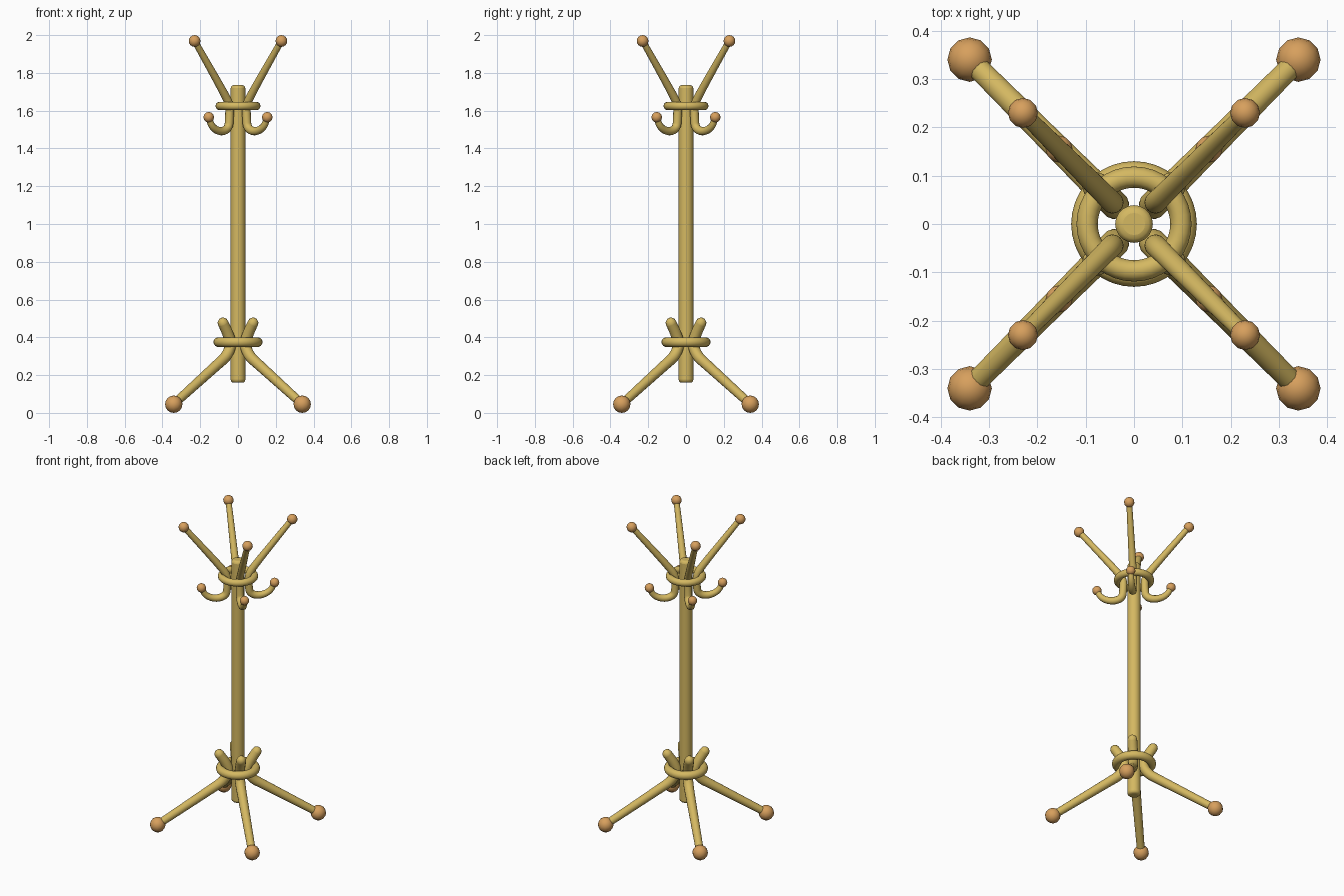
import bpy, bmesh, math
from mathutils import Vector

if "Cube" in bpy.data.objects:
    bpy.data.objects.remove(bpy.data.objects["Cube"])


def material(name, rgb):
    m = bpy.data.materials.new(name)
    m.diffuse_color = (*rgb, 1)
    m.use_nodes = True
    m.node_tree.nodes["Principled BSDF"].inputs["Base Color"].default_value = m.diffuse_color
    return m


GOLD = material("honey wood", (0.66, 0.48, 0.12))
KNOB = material("orange wood", (0.68, 0.35, 0.11))


def finish(ob, mat):
    ob.data.materials.append(mat)
    for p in ob.data.polygons:
        p.use_smooth = True
    return ob


def soften(pts, times=3):
    """Round the corners of a path of (radius from axis, z, thickness)."""
    for _ in range(times):
        out = [pts[0]]
        for a, b in zip(pts, pts[1:]):
            out += [a.lerp(b, 0.25), a.lerp(b, 0.75)]
        pts = out + [pts[-1]]
    return pts


def tube(name, path, angle, sides=14):
    """Sweep a round section along a path lying in a vertical plane."""
    pts = soften([Vector(p) for p in path])
    d = (pts[-1] - pts[-2]).xy.normalized()
    end = pts[-1].copy()
    for t in (30, 60, 85):  # domed end
        s, c = math.sin(math.radians(t)), math.cos(math.radians(t))
        pts.append(Vector((*(end.xy + d * end.z * s), end.z * c)))
    bm = bmesh.new()
    out = Vector((math.cos(angle), math.sin(angle), 0))
    side = Vector((-math.sin(angle), math.cos(angle), 0))
    up = Vector((0, 0, 1))
    rings = []
    for i, p in enumerate(pts):
        t = (pts[min(i + 1, len(pts) - 1)] - pts[max(i - 1, 0)]).xy.normalized()
        n = out * -t.y + up * t.x
        ctr = out * p.x + up * p.y
        rings.append([bm.verts.new(ctr + p.z * (n * math.cos(a) + side * math.sin(a)))
                      for a in (2 * math.pi * k / sides for k in range(sides))])
    for a, b in zip(rings, rings[1:]):
        for k in range(sides):
            j = (k + 1) % sides
            bm.faces.new((a[k], a[j], b[j], b[k]))
    bm.faces.new(rings[0])
    bm.faces.new(rings[-1])
    bmesh.ops.recalc_face_normals(bm, faces=bm.faces)
    me = bpy.data.meshes.new(name)
    bm.to_mesh(me)
    bm.free()
    ob = bpy.data.objects.new(name, me)
    bpy.context.collection.objects.link(ob)
    return finish(ob, GOLD)


def ball(name, r, z, size, angle):
    bpy.ops.mesh.primitive_uv_sphere_add(
        segments=12, ring_count=8, radius=size,
        location=(r * math.cos(angle), r * math.sin(angle), z))
    ob = bpy.context.object
    ob.name = name
    finish(ob, KNOB)


def ring(name, z, major, minor):
    bpy.ops.mesh.primitive_torus_add(major_radius=major, minor_radius=minor,
                                     major_segments=36, minor_segments=14,
                                     location=(0, 0, z))
    ob = bpy.context.object
    ob.name = name
    finish(ob, GOLD)


# Central pole with softened ends
bpy.ops.mesh.primitive_cylinder_add(vertices=20, radius=0.039, depth=1.575,
                                    location=(0, 0, 0.9475))
pole = bpy.context.object
pole.name = "pole"
bv = pole.modifiers.new("rounded ends", "BEVEL")
bv.width, bv.segments = 0.016, 3
finish(pole, GOLD)
bpy.ops.object.shade_smooth_by_angle(angle=math.radians(40))

# Hoops that hold the bent pieces
ring("upper_ring", 1.625, 0.097, 0.022)
ring("lower_ring", 0.375, 0.104, 0.026)

# Bent paths: distance from axis, height, thickness
LEG = [(0.481, 0.046, 0.023), (0.14, 0.265, 0.028), (0.085, 0.30, 0.03),
       (0.05, 0.36, 0.03), (0.072, 0.415, 0.03), (0.112, 0.476, 0.029)]
ARM = [(0.325, 1.97, 0.017), (0.10, 1.688, 0.022), (0.062, 1.63, 0.023),
       (0.064, 1.56, 0.023), (0.07, 1.507, 0.023), (0.125, 1.486, 0.022),
       (0.19, 1.508, 0.019), (0.219, 1.56, 0.017)]

for n in range(4):
    a = math.radians(45 + 90 * n)
    tube(f"leg_{n + 1}", LEG, a)
    ball(f"foot_{n + 1}", 0.481, 0.046, 0.046, a)
    tube(f"coat_arm_{n + 1}", ARM, a)
    ball(f"arm_knob_{n + 1}", 0.325, 1.969, 0.031, a)
    ball(f"hook_knob_{n + 1}", 0.219, 1.565, 0.028, a)
